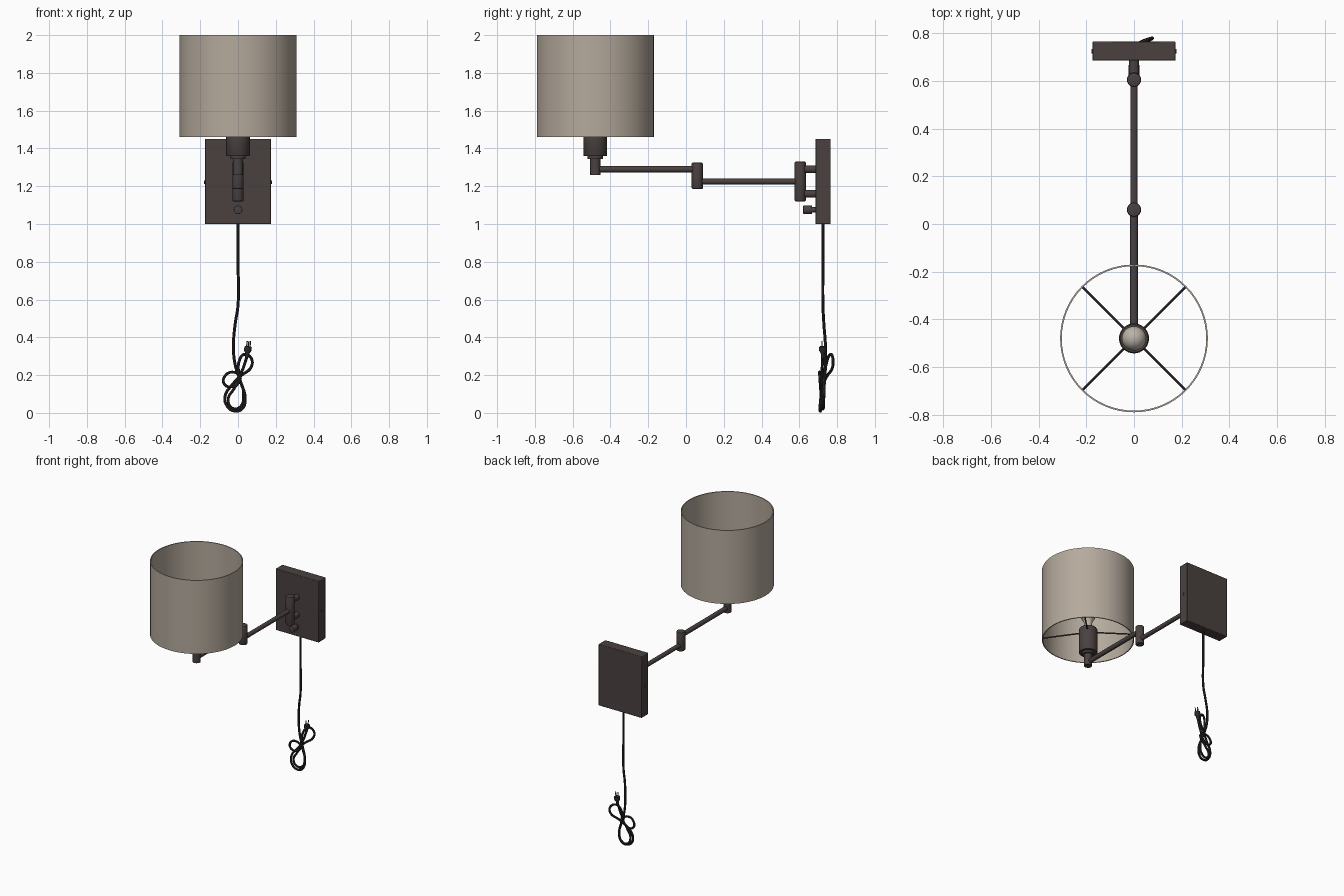
import bpy, bmesh, math
from mathutils import Vector

if "Cube" in bpy.data.objects:
    bpy.data.objects.remove(bpy.data.objects["Cube"])


def material(name, rgb):
    m = bpy.data.materials.new(name)
    m.diffuse_color = (*rgb, 1)
    m.use_nodes = True
    m.node_tree.nodes["Principled BSDF"].inputs["Base Color"].default_value = m.diffuse_color
    return m


BRONZE = material("dark_bronze", (0.068, 0.053, 0.051))
FABRIC = material("beige_fabric", (0.46, 0.40, 0.335))
CORD = material("dark_cord", (0.028, 0.023, 0.022))
GLASS = material("bulb_glass", (0.50, 0.45, 0.39))
LAMP_Y = -0.48


def finish(ob, mat):
    ob.data.materials.clear()
    ob.data.materials.append(mat)
    bpy.ops.object.select_all(action='DESELECT')
    ob.select_set(True)
    bpy.context.view_layer.objects.active = ob
    bpy.ops.object.shade_smooth_by_angle(angle=math.radians(35))
    return ob


def lathe(name, profile, origin, axis, mat, segs=32, closed=False):
    """Spin (radius, distance) pairs about an axis; open profiles get end caps."""
    bm = bmesh.new()
    q = Vector(axis).to_track_quat('Z', 'Y')
    rings = []
    for r, d in profile:
        rings.append([bm.verts.new(Vector(origin) + q @ Vector((
            r * math.cos(2 * math.pi * i / segs), r * math.sin(2 * math.pi * i / segs), d)))
            for i in range(segs)])
    pairs = list(zip(rings, rings[1:]))
    if closed:
        pairs.append((rings[-1], rings[0]))
    else:
        bm.faces.new(rings[0])
        bm.faces.new(rings[-1])
    for a, b in pairs:
        for i in range(segs):
            j = (i + 1) % segs
            bm.faces.new((a[i], a[j], b[j], b[i]))
    bmesh.ops.recalc_face_normals(bm, faces=bm.faces)
    me = bpy.data.meshes.new(name)
    bm.to_mesh(me)
    bm.free()
    ob = bpy.data.objects.new(name, me)
    bpy.context.collection.objects.link(ob)
    return finish(ob, mat)


def rod(name, a, b, r, mat=BRONZE, bevel=0.0, segs=24):
    a, b = Vector(a), Vector(b)
    L = (b - a).length
    prof = [(r, 0), (r, L)]
    if bevel:
        prof = [(r - bevel, 0), (r - bevel * 0.3, bevel * 0.3), (r, bevel),
                (r, L - bevel), (r - bevel * 0.3, L - bevel * 0.3), (r - bevel, L)]
    return lathe(name, prof, a, b - a, mat, segs)


def box(name, centre, size, mat, bevel):
    bpy.ops.mesh.primitive_cube_add(size=1, location=centre)
    ob = bpy.context.object
    ob.name = name
    ob.scale = size
    bpy.ops.object.transform_apply(location=False, rotation=False, scale=True)
    mod = ob.modifiers.new("bevel", 'BEVEL')
    mod.width = bevel
    mod.segments = 2
    return finish(ob, mat)


# Wall plate with side screws
box("wall_plate", (0, 0.725, 1.225), (0.35, 0.08, 0.45), BRONZE, 0.004)
for s, side in ((-1, "left"), (1, "right")):
    rod(f"plate_screw_{side}", (s * 0.17, 0.725, 1.22), (s * 0.179, 0.725, 1.22), 0.009, segs=16)

# Wall hinge: two pins and a barrel
for z, n in ((1.16, "lower"), (1.29, "upper")):
    rod(f"hinge_pin_{n}", (0, 0.605, z), (0, 0.69, z), 0.021)
rod("wall_hinge", (0, 0.605, 1.12), (0, 0.605, 1.33), 0.03, bevel=0.007)

# Swing arms and elbow
rod("rear_arm", (0, 0.06, 1.225), (0, 0.605, 1.225), 0.0155)
rod("elbow_hinge", (0, 0.06, 1.185), (0, 0.06, 1.325), 0.03, bevel=0.007)
rod("front_arm", (0, LAMP_Y, 1.29), (0, 0.06, 1.29), 0.0165)

# Rotary switch on the plate
rod("switch_stem", (0, 0.66, 1.075), (0, 0.69, 1.075), 0.014)
rod("switch_knob", (0, 0.62, 1.075), (0, 0.668, 1.075), 0.023, bevel=0.004)

# Lamp stem, collar and socket in one turned part
lathe("lamp_socket", [(0.027, 1.26), (0.027, 1.345), (0.041, 1.345), (0.041, 1.36),
                      (0.061, 1.36), (0.063, 1.363), (0.063, 1.535), (0.058, 1.545),
                      (0.03, 1.545), (0.03, 1.56)], (0, LAMP_Y, 0), (0, 0, 1), BRONZE, 32)

# Bulb: neck blending into a globe
globe = [(0.051 * math.cos(math.radians(t)), 1.65 + 0.051 * math.sin(math.radians(t)))
         for t in range(-50, 88, 11)]
lathe("light_bulb", [(0.026, 1.56), (0.027, 1.59)] + globe + [(0.001, 1.701)],
      (0, LAMP_Y, 0), (0, 0, 1), GLASS, 32)

# Drum shade: thin wall with rolled wire rims
lathe("drum_shade", [(0.31, 1.46), (0.31, 2.0), (0.303, 2.0), (0.303, 1.46)],
      (0, LAMP_Y, 0), (0, 0, 1), FABRIC, 64, closed=True)

# Four spokes carrying the shade
for k in range(4):
    a = math.radians(45 + 90 * k)
    c, s = math.cos(a), math.sin(a)
    rod(f"shade_spoke_{k + 1}", (0.055 * c, LAMP_Y + 0.055 * s, 1.515),
        (0.305 * c, LAMP_Y + 0.305 * s, 1.49), 0.005, segs=10)

# Power cord hanging down into a figure-eight bundle
path = [(0, .725, 1.01), (0, .725, .8), (0, .725, .57), (-.015, .73, .47), (-.024, .738, .36),
        (-.016, .738, .26), (.015, .73, .16), (.038, .722, .08), (.022, .715, .022),
        (-.02, .71, .010), (-.06, .71, .04), (-.068, .715, .09), (-.03, .725, .15),
        (.02, .75, .2), (.068, .775, .24), (.072, .778, .285), (.035, .765, .31),
        (.005, .745, .27), (.008, .735, .19), (.03, .73, .1), (.012, .728, .032),
        (-.03, .724, .025), (-.052, .718, .07), (-.02, .712, .13), (.012, .708, .19),
        (-.02, .706, .215), (-.065, .708, .2), (-.074, .712, .155), (-.03, .716, .14),
        (.02, .72, .22), (.048, .724, .3)]
cu = bpy.data.curves.new("power_cord", 'CURVE')
cu.dimensions = '3D'
cu.bevel_depth = 0.0078
cu.bevel_resolution = 2
cu.resolution_u = 8
cu.use_fill_caps = True
sp = cu.splines.new('BEZIER')
sp.bezier_points.add(len(path) - 1)
for p, co in zip(sp.bezier_points, path):
    p.co = co
    p.handle_left_type = p.handle_right_type = 'AUTO'
cord = bpy.data.objects.new("power_cord", cu)
bpy.context.collection.objects.link(cord)
bpy.ops.object.select_all(action='DESELECT')
cord.select_set(True)
bpy.context.view_layer.objects.active = cord
bpy.ops.object.convert(target='MESH')
finish(bpy.context.object, CORD)

# Plug with two blades and a ground pin
lathe("plug_body", [(0.009, 0), (0.011, 0.02), (0.02, 0.035), (0.02, 0.055), (0.014, 0.058)],
      (.047, .724, .295), (.12, .02, 1), CORD, 16)
for dx, dy, n in ((-.009, -.006, "blade_left"), (.009, -.006, "blade_right"), (0, .009, "ground_pin")):
    rod(f"plug_{n}", (.054 + dx, .725 + dy, .348), (.058 + dx, .726 + dy, .38), 0.0032, BRONZE, segs=8)
